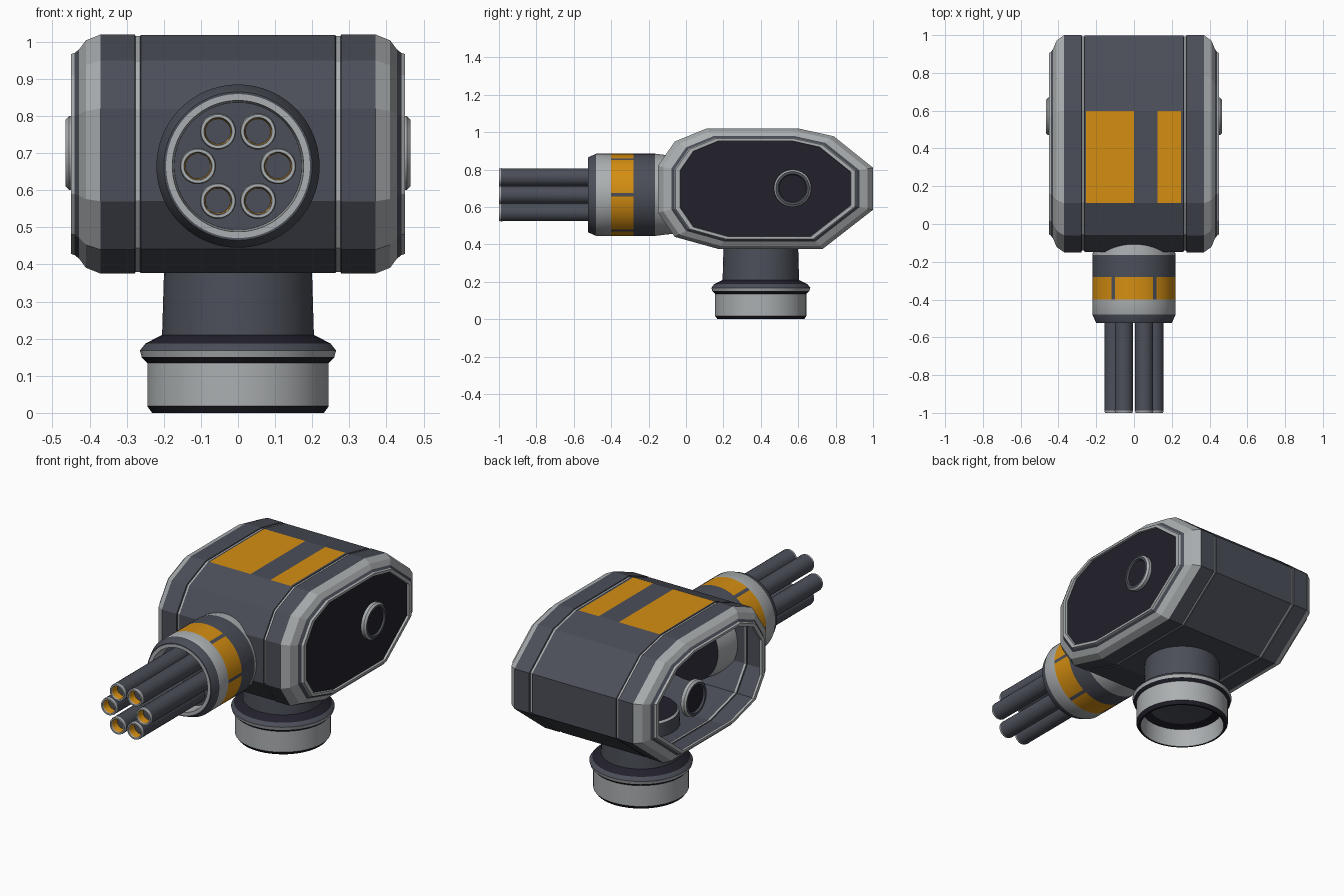
import bpy, bmesh
from math import cos, sin, pi, radians

if "Cube" in bpy.data.objects:
    bpy.data.objects.remove(bpy.data.objects["Cube"], do_unlink=True)


def material(name, rgb):
    m = bpy.data.materials.new(name)
    m.use_nodes = True
    m.diffuse_color = (*rgb, 1)
    m.node_tree.nodes["Principled BSDF"].inputs["Base Color"].default_value = (*rgb, 1)
    return m


SLATE, LIGHT, DARK, ORANGE = range(4)
MATERIALS = [
    material("slate_grey", (0.07, 0.077, 0.098)),
    material("light_metal", (0.41, 0.43, 0.44)),
    material("dark_panel", (0.016, 0.015, 0.025)),
    material("amber_paint", (0.66, 0.27, 0.006)),
]


def finish(name, bm, smooth=True):
    bmesh.ops.remove_doubles(bm, verts=bm.verts[:], dist=1e-5)
    bmesh.ops.recalc_face_normals(bm, faces=bm.faces[:])
    mesh = bpy.data.meshes.new(name)
    bm.to_mesh(mesh)
    bm.free()
    for m in MATERIALS:
        mesh.materials.append(m)
    obj = bpy.data.objects.new(name, mesh)
    bpy.context.collection.objects.link(obj)
    if smooth:
        bpy.ops.object.select_all(action="DESELECT")
        obj.select_set(True)
        bpy.context.view_layer.objects.active = obj
        bpy.ops.object.shade_smooth_by_angle(angle=radians(25))
    return obj


def skin(rings, colour):
    """Join rings of points with quads; colour(strip, side) picks the material."""
    bm = bmesh.new()
    loops = [[bm.verts.new(p) for p in ring] for ring in rings]
    n = len(loops[0])
    for j, (a, b) in enumerate(zip(loops, loops[1:])):
        for i in range(n):
            k = (i + 1) % n
            bm.faces.new((a[i], a[k], b[k], b[i])).material_index = colour(j, i)
    return bm, loops


def lathe(name, profile, axis, centre, sides=48, notch=None):
    """Profile rows: radius, height, material of the strip that follows."""
    rings = []
    for r, h, _ in profile:
        ring = []
        for i in range(sides):
            a = (i - 0.5) * 2 * pi / sides
            u, v = r * cos(a), r * sin(a)
            p = {"x": (h, u, v), "y": (u, h, v), "z": (u, v, h)}[axis]
            ring.append([c + d for c, d in zip(centre, p)])
        rings.append(ring)

    def colour(j, i):
        m = profile[j][2]
        return SLATE if notch and m == ORANGE and i % notch == 0 else m

    return finish(name, skin(rings, colour)[0])


# Body shell: one side profile, scaled about its centre along x
CY, CZ = 0.4225, 0.6975
SIDE = [(0.11, 1.02), (0.6, 1.02), (0.79, 0.978), (1, 0.81), (1, 0.585), (0.73, 0.375),
        (0.175, 0.375), (-0.06, 0.44), (-0.15, 0.57), (-0.15, 0.82), (-0.06, 0.95)]
# Outward rows: x, scale, material of the strip that ends here
EDGE = [(0.264, 0.985, SLATE), (0.276, 0.985, LIGHT), (0.278, 1, SLATE), (0.37, 1, SLATE),
        (0.41, 0.95, LIGHT), (0.428, 0.875, LIGHT), (0.44, 0.845, SLATE), (0.45, 0.835, LIGHT),
        (0.45, 0.795, LIGHT), (0.438, 0.79, LIGHT)]
MID = [-0.262, -0.255, 0, 0.125, 0.25, 0.262]
stations = [(-x, s) for x, s, _ in reversed(EDGE)] + [(x, 0.996) for x in MID] \
    + [(x, s) for x, s, _ in EDGE]
edge_mats = [m for _, _, m in EDGE]
strip_mats = edge_mats[::-1] + [SLATE] * (len(MID) - 1) + edge_mats
painted = (len(EDGE) + 1, len(EDGE) + 3)
shell_rings = [[(x, CY + (y - CY) * s, CZ + (z - CZ) * s) for y, z in SIDE] for x, s in stations]
bm, loops = skin(shell_rings,
                 lambda j, i: ORANGE if i == 0 and j in painted else strip_mats[j])
# Only the left side carries a closed panel
bm.faces.new(loops[-1]).material_index = DARK
finish("body_shell", bm, smooth=False)

# Round side hubs
for side, name in ((1, "left_hub"), (-1, "right_hub")):
    hub = [(0, 0.436, DARK), (0.1, 0.436, LIGHT), (0.1, 0.455, LIGHT), (0.09, 0.465, SLATE),
           (0.077, 0.465, SLATE), (0.072, 0.455, DARK), (0, 0.455, DARK)]
    lathe(name, [(r, side * h, m) for r, h, m in hub], "x", (0, 0.57, 0.7), 32)

# Barrel housing with a notched painted band
housing = [(0, 0, DARK), (0.2, 0, LIGHT), (0.212, -0.1, LIGHT), (0.22, -0.165, SLATE),
           (0.22, -0.28, ORANGE), (0.22, -0.4, LIGHT), (0.22, -0.48, SLATE),
           (0.2, -0.525, SLATE), (0.194, -0.525, LIGHT), (0.177, -0.525, LIGHT),
           (0.172, -0.44, SLATE), (0, -0.44, SLATE)]
BORE_Z = 0.665
lathe("barrel_housing", housing, "y", (0, 0, BORE_Z), 72, notch=12)

# Six barrels in a ring
barrel = [(0.048, -0.43, SLATE), (0.048, -0.98, SLATE), (0.049, -0.988, LIGHT),
          (0.046, -1, LIGHT), (0.038, -1, LIGHT), (0.036, -0.992, ORANGE),
          (0.034, -0.95, SLATE), (0, -0.95, SLATE)]
for k in range(6):
    a = k * pi / 3
    lathe(f"barrel_{k + 1}", barrel, "y",
          (0.108 * cos(a), 0, BORE_Z + 0.108 * sin(a)), 24)

# Neck and hollow foot
neck = [(0, 0.46, DARK), (0.185, 0.46, LIGHT), (0.195, 0.45, SLATE), (0.2, 0.375, SLATE),
        (0.205, 0.21, DARK), (0.25, 0.187, SLATE), (0.265, 0.168, LIGHT), (0.26, 0.15, DARK),
        (0.245, 0.135, LIGHT), (0.245, 0.018, DARK), (0.232, 0, DARK), (0.222, 0, LIGHT),
        (0.215, 0.1, DARK), (0.17, 0.11, SLATE), (0, 0.11, SLATE)]
lathe("neck_and_foot", neck, "z", (0, 0.4, 0), 48)
